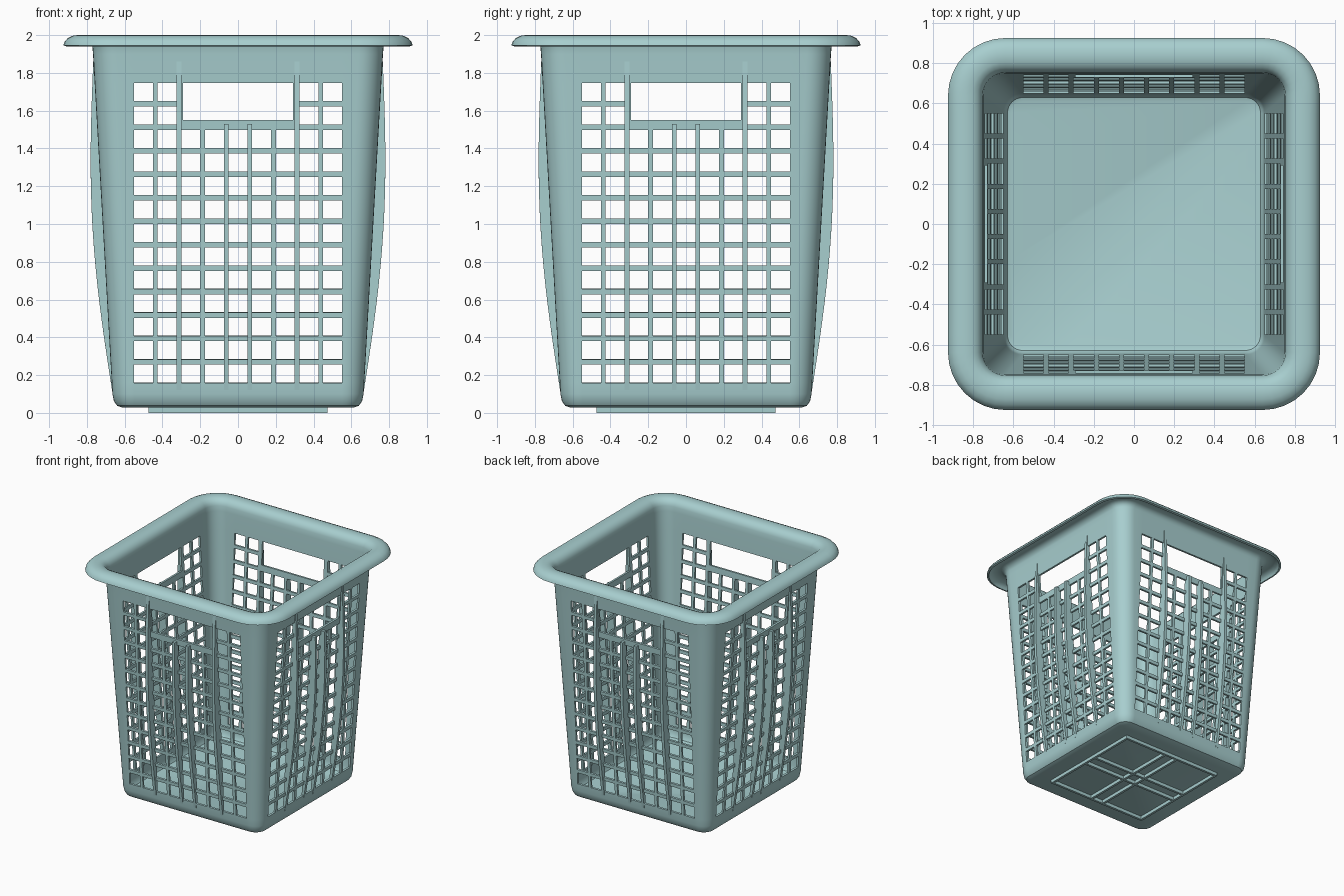
import bpy
import bmesh
from math import sin, cos, pi
from mathutils import Matrix, Vector

cube = bpy.data.objects.get("Cube")
if cube:
    bpy.data.objects.remove(cube)

# Single plastic colour
plastic = bpy.data.materials.new("pale_teal_plastic")
plastic.use_nodes = True
COLOUR = (0.39, 0.62, 0.625, 1)
plastic.diffuse_color = COLOUR
bsdf = next(n for n in plastic.node_tree.nodes if n.type == 'BSDF_PRINCIPLED')
bsdf.inputs["Base Color"].default_value = COLOUR
bsdf.inputs["Roughness"].default_value = 0.6

PITCH, HOLE = 0.125, 0.05           # column spacing and half hole width
ROW0, ROW_STEP, ROW_H = 0.159, 0.1243, 0.096
ROWS = 13
HANDLE_X, HANDLE_Z = 0.29, 1.55
HOLE_TOP = ROW0 + (ROWS - 1) * ROW_STEP + ROW_H


def make_object(name, bm):
    mesh = bpy.data.meshes.new(name)
    bm.to_mesh(mesh)
    bm.free()
    mesh.materials.append(plastic)
    ob = bpy.data.objects.new(name, mesh)
    bpy.context.collection.objects.link(ob)
    return ob


def activate(ob):
    bpy.ops.object.select_all(action='DESELECT')
    ob.select_set(True)
    bpy.context.view_layer.objects.active = ob


def wall(z):
    """Half width of the tapering wall at a height."""
    return 0.665 + (z - 0.1) * 0.057


def corner(z):
    """Distance of the corner arc's centre from the axis."""
    return 0.556 + (z - 0.1) * 0.046


def is_hole(x, z):
    """True where the side panel is pierced."""
    x = abs(x)
    if z > HOLE_TOP or z < ROW0 or x > 4 * PITCH + HOLE:
        return False
    if x < HANDLE_X and z > HANDLE_Z:
        return True
    row = int((z - ROW0) / ROW_STEP)
    in_row = (z - ROW0) - row * ROW_STEP < ROW_H
    col = round(x / PITCH)
    in_col = abs(x - col * PITCH) < HOLE
    return in_row and in_col and (row < ROWS - 2 or col > 2)


# Column and row cuts of the side panels
cols = sorted([k * PITCH + s * HOLE for k in range(-4, 5) for s in (-1, 1)]
              + [-HANDLE_X, HANDLE_X])
cuts = sorted([ROW0 + r * ROW_STEP + h for r in range(ROWS) for h in (0, ROW_H)]
              + [HANDLE_Z])

# Profile from floor edge, up the wall and over the rolled rim: half width, arc centre, height
profile = [(0.612, 0.555, 0.028), (0.64, 0.555, 0.038), (0.657, 0.555, 0.062)]
profile += [(wall(z), corner(z), z) for z in [0.1] + cuts + [1.9]]
profile += [(w, 0.64, z) for w, z in (
    (0.771, 1.94), (0.777, 1.957), (0.79, 1.972), (0.81, 1.981), (0.84, 1.983),
    (0.868, 1.98), (0.89, 1.97), (0.903, 1.956), (0.908, 1.94))]

ARC = 8


def ring(w, c, z):
    pts = []
    for k in range(4):
        turn = Matrix.Rotation(k * pi / 2, 3, 'Z')
        side = [(w, y) for y in cols]
        side += [(c + (w - c) * cos(a * pi / 2 / ARC), c + (w - c) * sin(a * pi / 2 / ARC))
                 for a in range(ARC + 1)]
        # start of the straight side, just after the previous arc
        pts += [turn @ Vector((x, y, z)) for x, y in side]
    return pts


# Basket shell with pierced sides
bm = bmesh.new()
rings = [[bm.verts.new(p) for p in ring(*row)] for row in profile]
count = len(rings[0])
per_side = count // 4
for low, high, a, b in zip(rings, rings[1:], profile, profile[1:]):
    for j in range(count):
        n = (j + 1) % count
        s = j % per_side
        if s < len(cols) - 1 and is_hole((cols[s] + cols[s + 1]) / 2, (a[2] + b[2]) / 2):
            continue
        bm.faces.new((low[j], low[n], high[n], high[j]))
bm.faces.new(rings[0][::-1])
bmesh.ops.delete(bm, geom=[v for v in bm.verts if not v.link_faces], context='VERTS')
basket = make_object("basket_shell", bm)
activate(basket)
solid = basket.modifiers.new("thickness", 'SOLIDIFY')
solid.thickness = 0.018
solid.offset = -1
bpy.ops.object.modifier_apply(modifier=solid.name)
bpy.ops.object.shade_smooth_by_angle(angle=pi / 6)


# Bowed vertical ribs on each side
def add_rib(bm, x, top, turn):
    base, steps = 0.12, 24
    zs = [base + (top - base) * i / steps for i in range(steps + 1)]
    outer = [(wall(z) + 0.001 + 0.054 * max(0, sin(pi * (z - 0.12) / 1.74)), z) for z in zs]
    inner = [(wall(z) - 0.012, z) for z in zs]
    strips = [[[bm.verts.new(turn @ Vector((d, x + s * 0.0125, z))) for d, z in edge]
               for edge in (inner, outer)] for s in (-1, 1)]
    (li, lo), (ri, ro) = strips
    for i in range(steps):
        for p, q in ((li, lo), (lo, ro), (ro, ri), (ri, li)):
            bm.faces.new((p[i], q[i], q[i + 1], p[i + 1]))
    bm.faces.new((li[0], ri[0], ro[0], lo[0]))
    bm.faces.new((li[-1], lo[-1], ro[-1], ri[-1]))


for k, label in enumerate(("left", "back", "right", "front")):
    bm = bmesh.new()
    turn = Matrix.Rotation(k * pi / 2, 3, 'Z')
    for s in (-1, 1):
        add_rib(bm, s * 2.5 * PITCH, 1.86, turn)
        add_rib(bm, s * 0.5 * PITCH, 1.53, turn)
    bmesh.ops.recalc_face_normals(bm, faces=bm.faces)
    ribs = make_object(label + "_ribs", bm)
    activate(ribs)
    bpy.ops.object.shade_smooth_by_angle(angle=pi / 6)

# Raised foot bars beneath the floor
bm = bmesh.new()
for k in range(2):
    turn = Matrix.Rotation(k * pi / 2, 4, 'Z')
    for y in (-0.465, -0.06, 0.06, 0.465):
        place = turn @ Matrix.Translation((0, y, 0.016)) @ Matrix.Diagonal((0.95, 0.02, 0.032, 1))
        bmesh.ops.create_cube(bm, size=1, matrix=place)
make_object("foot_bars", bm)
